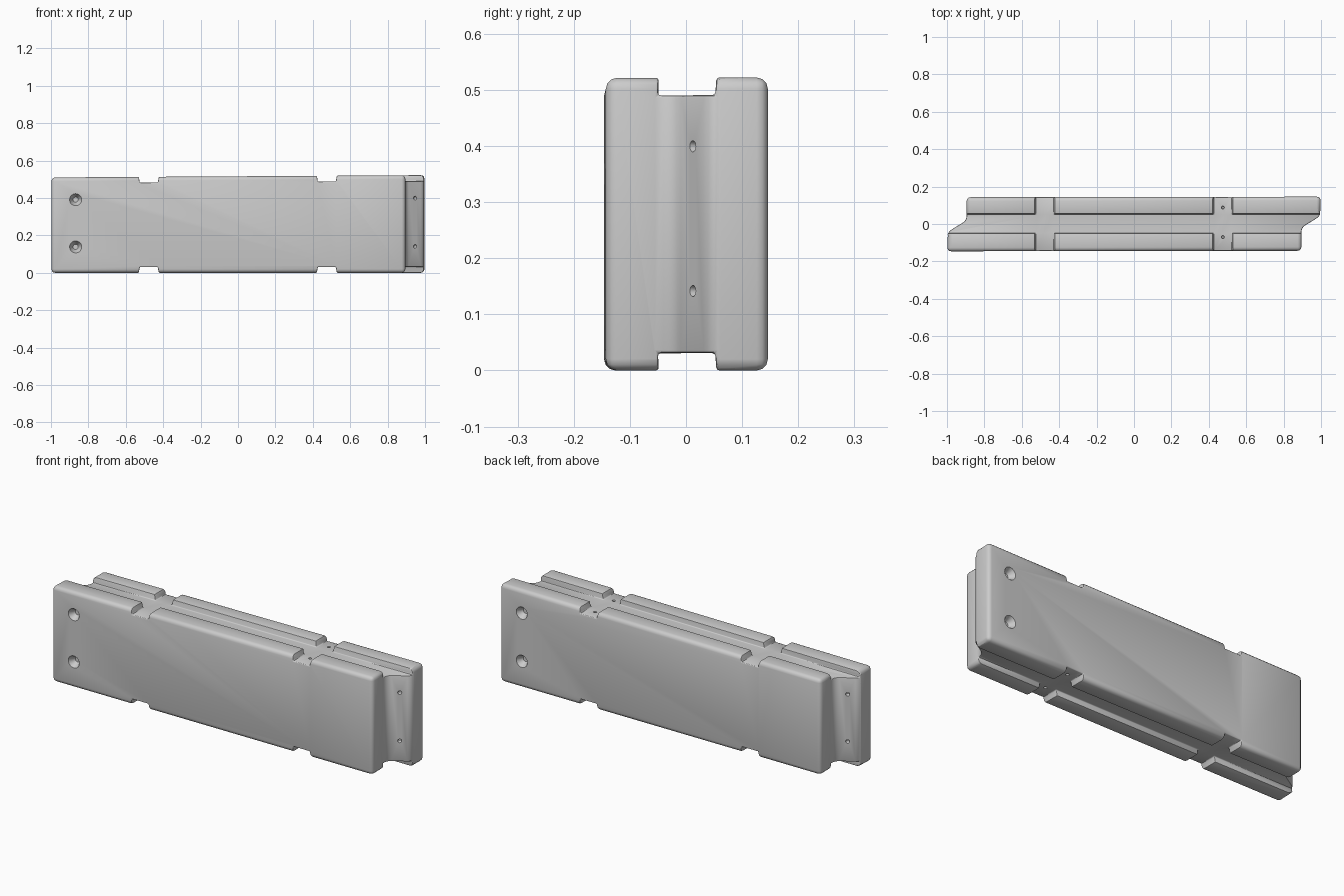
import bpy, bmesh, math
from mathutils import Vector

if "Cube" in bpy.data.objects:
    bpy.data.objects.remove(bpy.data.objects["Cube"])

H = 0.516


def make_object(name, bm):
    bmesh.ops.recalc_face_normals(bm, faces=bm.faces)
    mesh = bpy.data.meshes.new(name)
    bm.to_mesh(mesh)
    bm.free()
    ob = bpy.data.objects.new(name, mesh)
    bpy.context.collection.objects.link(ob)
    return ob


def prism(name, points, direction):
    bm = bmesh.new()
    face = bm.faces.new([bm.verts.new(p) for p in points])
    ext = bmesh.ops.extrude_face_region(bm, geom=[face])
    verts = [v for v in ext["geom"] if isinstance(v, bmesh.types.BMVert)]
    bmesh.ops.translate(bm, verts=verts, vec=direction)
    return make_object(name, bm)


def cone(name, loc, axis, r_in, r_out, depth):
    # tapered dent, widest where it meets the surface
    axis = Vector(axis).normalized()
    bm = bmesh.new()
    bmesh.ops.create_cone(bm, cap_ends=True, segments=20,
                          radius1=r_in, radius2=r_out, depth=depth)
    ob = make_object(name, bm)
    ob.data.transform(axis.to_track_quat('Z', 'Y').to_matrix().to_4x4())
    ob.location = loc
    return ob


def apply_mod(ob, mod):
    bpy.context.view_layer.objects.active = ob
    bpy.ops.object.modifier_apply(modifier=mod.name)


def cut(ob, cutter):
    bpy.context.view_layer.update()
    mod = ob.modifiers.new("cut", 'BOOLEAN')
    mod.operation = 'DIFFERENCE'
    mod.solver = 'EXACT'
    mod.object = cutter
    apply_mod(ob, mod)
    bpy.data.objects.remove(cutter, do_unlink=True)


def bevel(ob, width, segments, angle):
    mod = ob.modifiers.new("round", 'BEVEL')
    mod.width = width
    mod.segments = segments
    mod.limit_method = 'ANGLE'
    mod.angle_limit = math.radians(angle)
    mod.use_clamp_overlap = False
    apply_mod(ob, mod)


# Body: two staggered slabs joined by slanted end faces
half = [(0.895, -0.143), (0.895, -0.02), (0.995, 0.042), (0.998, 0.146)]
plan = half + [(-x, -y) for x, y in half]
body = prism("barrier_block", [(x, y, 0) for x, y in plan], (0, 0, H))
bevel(body, 0.02, 3, 25)

# Lengthwise channels and cross notches, top and bottom
d = 0.031
for top in (False, True):
    floor, rim = (H - d, H + 0.05) if top else (d, -0.05)
    s = [(-0.05, floor), (0.052, floor), (0.058, rim), (-0.046, rim)]
    cut(body, prism("channel_cutter", [(-1.2, y, z) for y, z in s], (2.4, 0, 0)))
    for cx in (-0.477, 0.475):
        s = [(cx - 0.048, floor), (cx + 0.048, floor),
             (cx + 0.062, rim), (cx - 0.062, rim)]
        cut(body, prism("notch_cutter", [(x, -0.3, z) for x, z in s], (0, 0.6, 0)))
bevel(body, 0.005, 2, 50)

# Bolt dents in the long faces, pin holes in the slanted ends
for side in (1, -1):
    for z in (0.14, 0.395):
        cut(body, cone("bolt_dent", (-0.868 * side, -0.143 * side, z),
                       (0, -side, 0), 0.014, 0.048, 0.06))
        cut(body, cone("pin_hole", (0.947 * side, 0.012 * side, z),
                       (0.062 * side, -0.1 * side, 0), 0.006, 0.014, 0.04))

# Small holes in the floors of the notches
for z, up in ((H - d, 1), (d, -1)):
    for y in (-0.07, 0.088):
        cut(body, cone("floor_hole", (0.475, y, z), (0, 0, up), 0.006, 0.01, 0.04))

# Slight rise of the top toward the right end
for v in body.data.vertices:
    v.co.z *= 1 + 0.012 * v.co.x

bpy.context.view_layer.objects.active = body
body.select_set(True)
bpy.ops.object.shade_smooth_by_angle(angle=math.radians(35))
